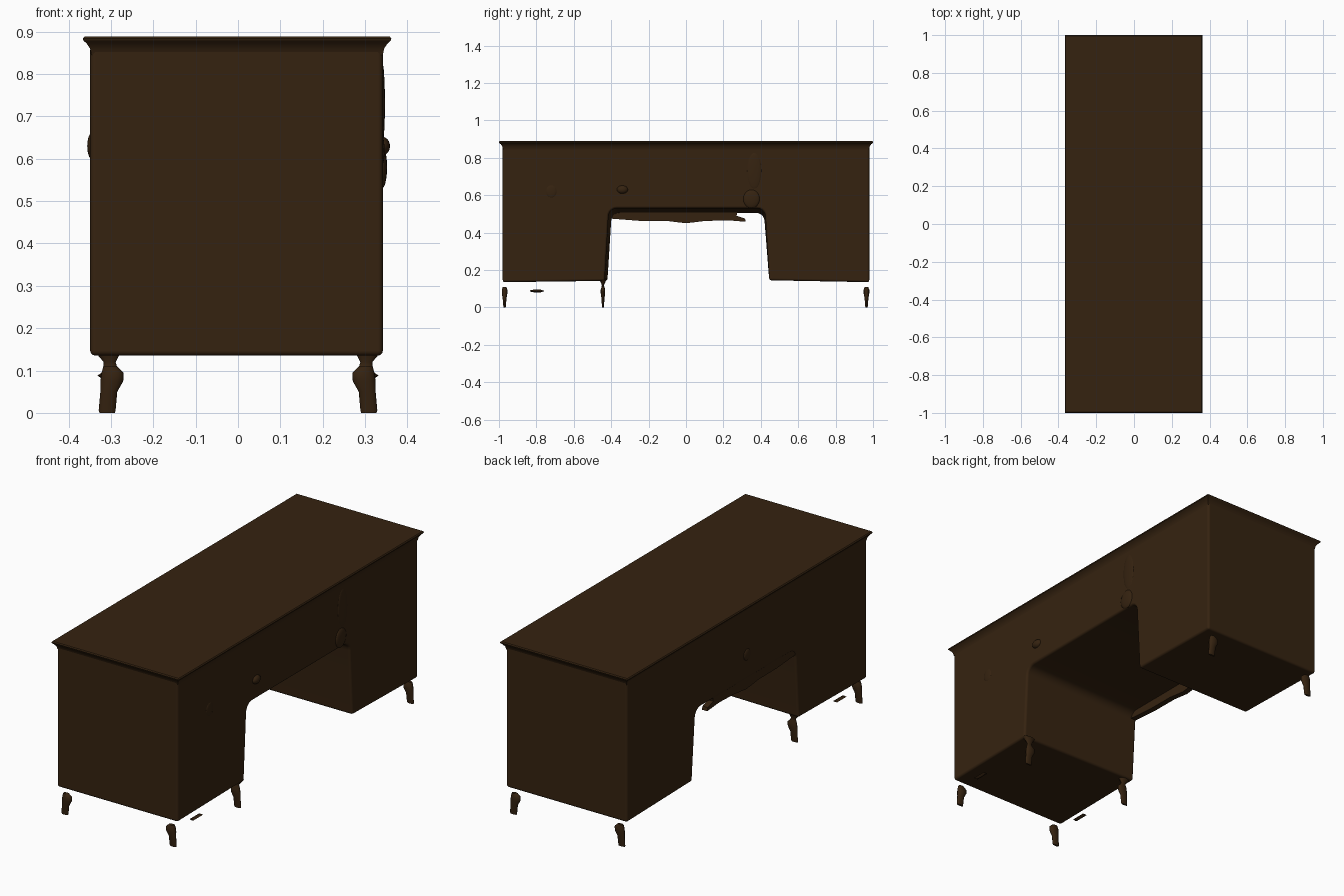
import bpy, bmesh, math
from mathutils import Vector

cube = bpy.data.objects.get("Cube")
if cube:
    bpy.data.objects.remove(cube, do_unlink=True)

# Single dark walnut colour
wood = bpy.data.materials.new("dark_walnut")
wood.use_nodes = True
colour = (0.036, 0.0165, 0.0052, 1)
wood.diffuse_color = colour
shader = wood.node_tree.nodes["Principled BSDF"]
shader.inputs["Base Color"].default_value = colour
shader.inputs["Roughness"].default_value = 0.8


def loft(name, rings, angle=35, bevel=0):
    """Skin a list of matching point rings and cap both ends."""
    bm = bmesh.new()
    loops = [[bm.verts.new(p) for p in ring] for ring in rings]
    n = len(loops[0])
    for a, b in zip(loops, loops[1:]):
        for i in range(n):
            j = (i + 1) % n
            bm.faces.new((a[i], a[j], b[j], b[i]))
    bm.faces.new(loops[0])
    bm.faces.new(loops[-1])
    bmesh.ops.recalc_face_normals(bm, faces=bm.faces)
    mesh = bpy.data.meshes.new(name)
    bm.to_mesh(mesh)
    bm.free()
    mesh.materials.append(wood)
    mesh.shade_smooth()
    if not bevel:
        mesh.set_sharp_from_angle(angle=math.radians(angle))
    obj = bpy.data.objects.new(name, mesh)
    bpy.context.collection.objects.link(obj)
    if bevel:
        mod = obj.modifiers.new("soft_edges", 'BEVEL')
        mod.width = bevel
        mod.segments = 3
        mod.limit_method = 'ANGLE'
        mod.angle_limit = math.radians(50)
        mod.harden_normals = True
    return obj


def arc(cy, cz, r, start, end, steps=5):
    return [(cy + r * math.cos(math.radians(start + (end - start) * i / steps)),
             cz + r * math.sin(math.radians(start + (end - start) * i / steps)))
            for i in range(steps + 1)]


# Body: side silhouette with a round-cornered kneehole, ceiling sloping to -x
def body_ring(x, ceiling, wall_near, wall_far):
    r = 0.045
    pts = [(-0.98, 0.135), (-0.435 + (wall_near + 0.415), 0.142)]
    pts += arc(wall_near + r, ceiling - r, r, 180, 90)
    pts += arc(wall_far - r, ceiling - r, r, 90, 0)
    pts += [(0.445, 0.145), (0.98, 0.135), (0.98, 0.87), (-0.98, 0.87)]
    return [(x, y, z) for y, z in pts]


loft("desk_body", [body_ring(0.342, 0.53, -0.415, 0.425),
                   body_ring(-0.349, 0.505, -0.40, 0.42)], bevel=0.012)


# Top: stacked rectangles forming a flared moulding and flat slab
def rect(hx, hy, z):
    return [(sx * hx - 0.002, sy * hy, z)
            for sx, sy in ((-1, -1), (1, -1), (1, 1), (-1, 1))]


loft("desk_top", [rect(0.344, 0.978, 0.845), rect(0.347, 0.982, 0.86),
                  rect(0.355, 0.99, 0.872), rect(0.363, 0.998, 0.879),
                  rect(0.364, 1.0, 0.884), rect(0.36, 0.996, 0.889)], angle=25)

# Wavy apron hanging on the far side of the kneehole
apron = [(-0.405, 0.53), (-0.405, 0.475), (-0.25, 0.463), (-0.1, 0.462), (0, 0.45),
         (0.1, 0.462), (0.22, 0.466), (0.32, 0.458), (0.315, 0.475),
         (0.27, 0.49), (0.28, 0.53)]
loft("kneehole_apron", [[(x, y, z) for y, z in apron] for x in (-0.345, -0.315)])


# Feet: short turned legs with a narrow neck and swollen knee
def foot(name, side, y, top, thick):
    profile = [(0, 0.309, 0.018, 0.4), (0.006, 0.309, 0.02, 0.45),
               (0.05, 0.305, 0.02, 0.7), (0.075, 0.298, 0.027, 1),
               (0.095, 0.296, 0.026, 1), (0.11, 0.302, 0.016, 0.6),
               (0.12, 0.303, 0.014, 0.5), (0.15, 0.308, 0.035, 1.6)]
    rings = []
    for z, x, rx, ry in profile:
        if z > top:
            break
        rings.append([(side * x + rx * math.cos(a), y + thick * ry * math.sin(a), z)
                      for a in (math.tau * i / 12 for i in range(12))])
    loft(name, rings, angle=60)


for side, label in ((1, "left"), (-1, "right")):
    foot(f"{label}_front_foot", side, -0.97, 0.115, 0.015)
    foot(f"{label}_inner_foot", side, -0.444, 0.16, 0.012)
    foot(f"{label}_back_foot", side, 0.965, 0.115, 0.015)
    # Thin sliver of skirt trim below the front pedestal
    loft(f"{label}_skirt_sliver",
         [[(side * 0.32 + dx, y, 0.088 + dz * h)
           for dx, dz in ((-0.012, 0), (0, -1), (0.012, 0), (0, 1))]
          for y, h in ((-0.835, 0.003), (-0.81, 0.008), (-0.78, 0.008), (-0.76, 0.002))])


# Shallow carved swellings on the long faces
def swelling(name, centre, size):
    bm = bmesh.new()
    bmesh.ops.create_uvsphere(bm, u_segments=16, v_segments=10, radius=1)
    for v in bm.verts:
        v.co = Vector(a * b for a, b in zip(v.co, size)) + Vector(centre)
    mesh = bpy.data.meshes.new(name)
    bm.to_mesh(mesh)
    bm.free()
    mesh.materials.append(wood)
    mesh.shade_smooth()
    bpy.context.collection.objects.link(bpy.data.objects.new(name, mesh))


swelling("knob", (0.34, -0.34, 0.63), (0.019, 0.03, 0.022))
swelling("carved_panel", (0.34, 0.365, 0.73), (0.007, 0.04, 0.1))
swelling("carved_panel_base", (0.34, 0.35, 0.58), (0.012, 0.045, 0.05))
swelling("small_boss", (0.34, -0.72, 0.62), (0.006, 0.03, 0.035))
swelling("rear_boss", (-0.346, 0.0, 0.63), (0.01, 0.03, 0.03))
